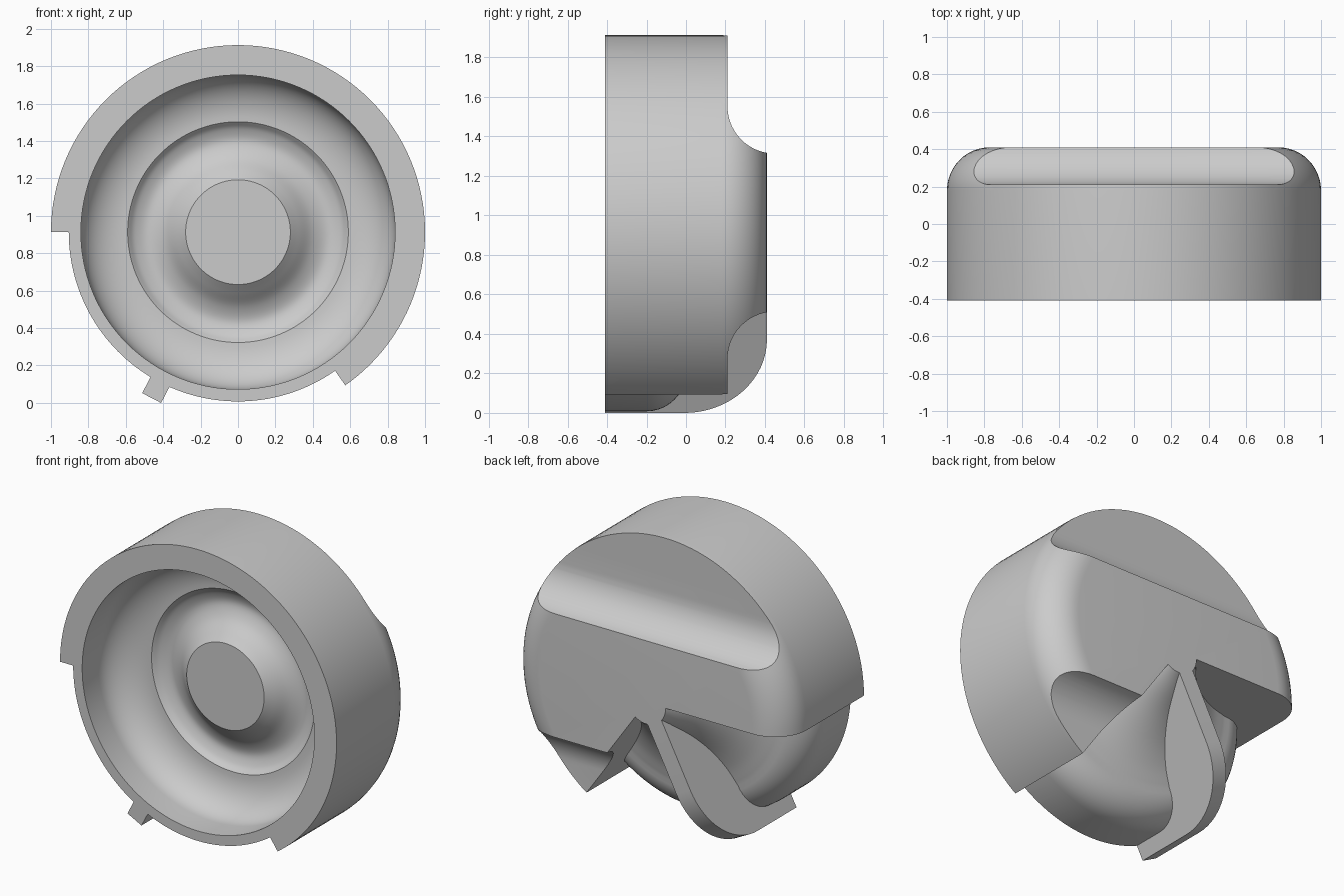
import bpy, bmesh
from math import cos, sin, pi, radians
from mathutils import Vector

if "Cube" in bpy.data.objects:
    bpy.data.objects.remove(bpy.data.objects["Cube"])

CZ = 0.913      # height of the wheel axis
Y = 0.41        # half depth


def arc(cx, cy, rx, ry, a0, a1, n=10):
    return [(cx + rx * cos(radians(a0 + (a1 - a0) * i / n)),
             cy + ry * sin(radians(a0 + (a1 - a0) * i / n))) for i in range(n + 1)]


def spline(pts, n=5):
    """Catmull-Rom curve through the points."""
    p = [Vector(q) for q in pts]
    p = [2 * p[0] - p[1]] + p + [2 * p[-1] - p[-2]]
    out = []
    for i in range(1, len(p) - 2):
        a, b, c, d = p[i - 1:i + 3]
        for k in range(n):
            t = k / n
            v = 0.5 * (2 * b + (c - a) * t + (2 * a - 5 * b + 4 * c - d) * t * t
                       + (3 * b - a - 3 * c + d) * t ** 3)
            out.append((v.x, v.y))
    return out + [tuple(pts[-1])]


def make(name, bm):
    bmesh.ops.remove_doubles(bm, verts=bm.verts, dist=1e-5)
    bmesh.ops.recalc_face_normals(bm, faces=bm.faces)
    me = bpy.data.meshes.new(name)
    bm.to_mesh(me)
    bm.free()
    ob = bpy.data.objects.new(name, me)
    bpy.context.collection.objects.link(ob)
    return ob


def lathe(name, prof, a0=0, a1=360, n=128):
    """Turn an (r, y) profile about the y axis; a partial turn is a closed, capped loop."""
    full = a1 - a0 == 360
    bm = bmesh.new()
    rings = []
    for i in range(n if full else n + 1):
        a = radians(a0 + (a1 - a0) * i / n)
        rings.append([bm.verts.new((r * cos(a), y, CZ + r * sin(a))) for r, y in prof])
    m = len(prof)
    for i in range(n):
        A, B = rings[i], rings[(i + 1) % len(rings)]
        for j in range(m - 1 if full else m):
            k = (j + 1) % m
            if full and j == 0:
                continue
            if full and k == m - 1:
                continue
            bm.faces.new((A[j], A[k], B[k], B[j]))
    if full:    # flat discs at both ends of the profile
        bm.faces.new([r[1] for r in rings])
        bm.faces.new([r[-2] for r in rings])
    else:
        bm.faces.new(rings[0])
        bm.faces.new(rings[-1])
    return make(name, bm)


def prism(name, pts, half, place):
    """Extrude a 2D outline to +-half; place maps (u, v, w) to a point."""
    bm = bmesh.new()
    A, B = ([bm.verts.new(place(u, v, w)) for u, v in pts] for w in (-half, half))
    bm.faces.new(A)
    bm.faces.new(B)
    for i in range(len(pts)):
        k = (i + 1) % len(pts)
        bm.faces.new((A[i], A[k], B[k], B[i]))
    return make(name, bm)


def boolean(ob, tool, op):
    mod = ob.modifiers.new(op, 'BOOLEAN')
    mod.operation, mod.solver, mod.object = op, 'EXACT', tool
    bpy.context.view_layer.objects.active = ob
    bpy.ops.object.modifier_apply(modifier=mod.name)
    bpy.data.objects.remove(tool)


# Main body: front boss, dished recess, rim, rounded back edge
recess = spline([(0.28, -0.13), (0.33, -0.085), (0.40, -0.025), (0.48, 0.005),
                 (0.55, -0.015), (0.59, -0.05)])
bowl = arc(0.59, -0.25, 0.25, 0.20, 90, 0, 14)[1:]
outer = [(0.84, -Y), (1.0, -Y)] + arc(0.77, Y - 0.23, 0.23, 0.23, 0, 90, 12)
body = lathe("wheel_body", [(0, -0.13)] + recess + bowl + outer + [(0, Y)])

# Two stepped flats with a concave fillet, across the back
step = arc(0.45, 0.64, 0.24, 0.24, 180, 270, 14) + [(0.6, 0.40), (0.6, 1.3), (0.21, 1.3)]
for s in (1, -1):
    cut = prism("step_cutter", step, 1.2, lambda u, v, w: (w, u, CZ + s * v))
    boolean(body, cut, 'DIFFERENCE')

# Open sector that uncovers the inner bell-shaped shell
bell = spline([(0.705, 0.0), (0.58, 0.035), (0.45, 0.10), (0.32, 0.20),
               (0.21, 0.32), (0.14, 0.41), (0.10, 0.50)])
cutter = [(0.905, -0.5)] + arc(0.705, -0.2, 0.2, 0.2, 0, 90, 10)[:-1] + bell \
    + [(1.15, 0.5), (1.15, -0.5)]
boolean(body, lathe("sector_cutter", cutter, 180, 305, 64), 'DIFFERENCE')

# Radial fin standing in the open sector
fa = radians(-117.5)
fin_outline = [(0.08, Y)] + arc(0.58, Y - 0.42, 0.42, 0.42, 90, 0, 16) + [
    (1.0, -Y), (0.87, -Y), (0.87, -0.24), (0.80, -0.09), (0.69, -0.03),
    (0.56, 0.02), (0.44, 0.06), (0.30, 0.12), (0.08, 0.25)]
fin = prism("fin", fin_outline, 0.057,
            lambda u, v, w: (u * cos(fa) - w * sin(fa), v, CZ + u * sin(fa) + w * cos(fa)))
boolean(body, fin, 'UNION')

# Smooth surfaces, crisp edges
bpy.ops.object.select_all(action='DESELECT')
body.select_set(True)
bpy.context.view_layer.objects.active = body
bpy.ops.object.shade_smooth_by_angle(angle=radians(25))
